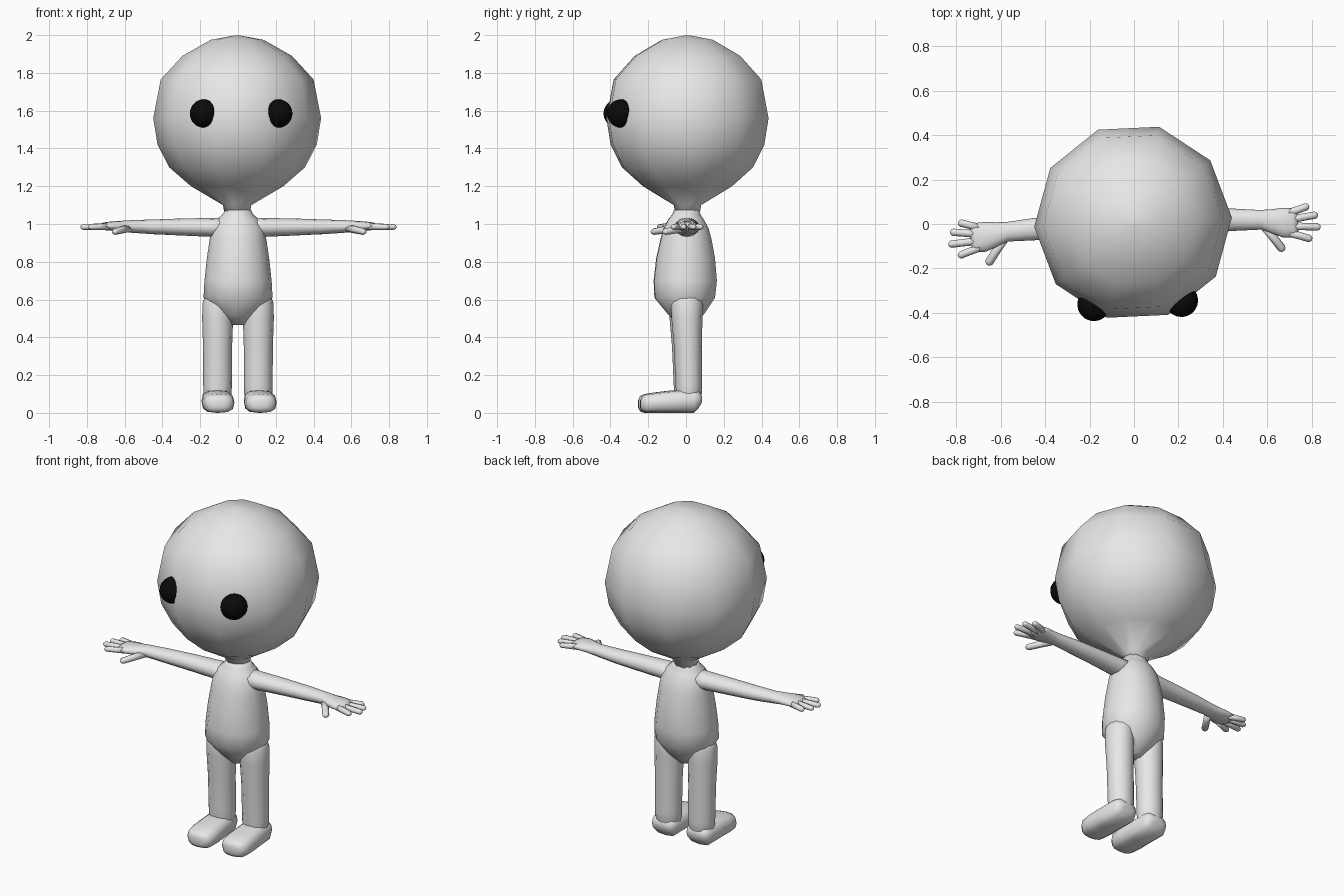
import bpy, bmesh, math
from mathutils import Vector, Matrix

if "Cube" in bpy.data.objects:
    bpy.data.objects.remove(bpy.data.objects["Cube"])

TURN = Matrix.Rotation(math.radians(2.7), 3, 'Z')   # whole figure is turned slightly


def material(name, rgb):
    m = bpy.data.materials.new(name)
    m.diffuse_color = (*rgb, 1)
    m.use_nodes = True
    m.node_tree.nodes["Principled BSDF"].inputs["Base Color"].default_value = m.diffuse_color
    return m


SKIN = material("pale_grey", (0.8, 0.8, 0.8))
BLACK = material("eye_black", (0.003, 0.003, 0.003))


def finish(name, bm, mat, side=1):
    """Mirror if needed, turn the part, smooth it and link it."""
    for v in bm.verts:
        v.co = TURN @ Vector((v.co.x * side, v.co.y, v.co.z))
    bmesh.ops.recalc_face_normals(bm, faces=bm.faces)
    me = bpy.data.meshes.new(name)
    bm.to_mesh(me)
    bm.free()
    for p in me.polygons:
        p.use_smooth = True
    me.materials.append(mat)
    ob = bpy.data.objects.new(name, me)
    bpy.context.collection.objects.link(ob)
    return ob


def loft(name, rings, u, v, n=12, side=1, mat=SKIN, power=1.0):
    """Skin through oval rings: (centre, radius along u, radius along v)."""
    bm = bmesh.new()
    u, v = Vector(u), Vector(v)
    loops = []
    for c, ru, rv in rings:
        loop = []
        for i in range(n):
            a = 2 * math.pi * i / n
            ca, sa = math.cos(a), math.sin(a)
            ca = math.copysign(abs(ca) ** power, ca)
            sa = math.copysign(abs(sa) ** power, sa)
            loop.append(bm.verts.new(Vector(c) + u * ru * ca + v * rv * sa))
        loops.append(loop)
    for a, b in zip(loops, loops[1:]):
        for i in range(n):
            j = (i + 1) % n
            bm.faces.new((a[i], a[j], b[j], b[i]))
    for loop in (loops[0], loops[-1]):      # close both ends with fans
        mid = bm.verts.new(sum((w.co for w in loop), Vector()) / n)
        for i in range(n):
            bm.faces.new((loop[i], loop[(i + 1) % n], mid))
    return finish(name, bm, mat, side)


def digit(name, start, end, r, side):
    """Round-tipped finger between two points."""
    s, e = Vector(start), Vector(end)
    d = (e - s).normalized()
    u = d.cross(Vector((0, 0, 1))).normalized()
    w = u.cross(d)
    rings = [(s, r * 1.15, r * 1.1), (s.lerp(e, 0.5), r, r), (e - d * r * 0.8, r, r * 0.9),
             (e - d * r * 0.25, r * 0.7, r * 0.6), (e, r * 0.25, r * 0.2)]
    loft(name, rings, u, w, 8, side)


X, Y, Z = (1, 0, 0), (0, 1, 0), (0, 0, 1)

# Head: ten-sided ball narrowing into the neck
head = [(1.06, .068), (1.10, .075), (1.20, .245), (1.30, .36), (1.42, .422), (1.56, .445),
        (1.765, .405), (1.89, .29), (1.975, .14), (1.998, .015)]
loft("head", [((-.004, .008, z), r, r) for z, r in head], X, Y, 10)

# Torso with neck base: (z, centre y, half width, half depth)
torso = [(.465, 0, .035, .045), (.52, 0, .105, .095), (.61, -.007, .183, .163),
         (.70, -.004, .178, .17), (.82, -.002, .165, .158), (.92, 0, .15, .137),
         (.98, 0, .14, .12), (1.025, 0, .11, .095), (1.05, .002, .082, .076),
         (1.075, .004, .068, .068)]
loft("torso", [((0, y, z), w, d) for z, y, w, d in torso], X, Y, 14)

for side, label in ((1, "right"), (-1, "left")):
    # Eye: ball half sunk in the head
    bm = bmesh.new()
    bmesh.ops.create_uvsphere(bm, u_segments=20, v_segments=12, radius=.075)
    bmesh.ops.translate(bm, verts=bm.verts, vec=(.197, -.353, 1.585))
    finish(label + "_eye", bm, BLACK, side)

    # Arm running into the palm: (x, y, z, half depth, half height)
    arm = [(.04, 0, .98, .075, .055), (.14, 0, .982, .062, .05), (.30, 0, .984, .055, .045),
           (.45, -.002, .985, .05, .039), (.57, -.008, .987, .044, .033),
           (.62, -.018, .988, .055, .029), (.67, -.026, .989, .067, .025),
           (.715, -.028, .988, .066, .020), (.735, -.028, .987, .05, .012)]
    loft(label + "_arm", [((x, y, z), d, h) for x, y, z, d, h in arm], Y, Z, 12, side)

    # Fingers and thumb
    tips = [(.797, -.107), (.838, -.053), (.828, .003), (.79, .045)]
    for k, (x, y) in enumerate(tips):
        digit(f"{label}_finger_{k + 1}", (.69, -.07 + .028 * k, .986), (x, y, .984),
              .0165, side)
    digit(label + "_thumb", (.585, -.035, .977), (.667, -.153, .957), .019, side)

    # Leg: (z, centre y, half width, half depth)
    leg = [(.64, 0, .06, .07), (.58, 0, .08, .085), (.50, 0, .082, .082), (.35, .005, .077, .074),
           (.15, .01, .076, .07), (.09, .01, .074, .068), (.04, .005, .06, .05)]
    loft(label + "_leg", [((.108, y, z), w, d) for z, y, w, d in leg], X, Y, 12, side)

    # Foot: (y, top height, half width, underside)
    foot = [(.078, .09, .05, .055), (.062, .115, .07, .025), (.035, .125, .08, 0),
            (-.08, .118, .083, 0), (-.15, .11, .086, 0), (-.215, .10, .08, 0),
            (-.238, .09, .06, .008), (-.247, .07, .03, .025)]
    loft(label + "_foot", [((.112, y, (t + b) / 2), w, (t - b) / 2) for y, t, w, b in foot],
         X, Z, 12, side, power=.7)
